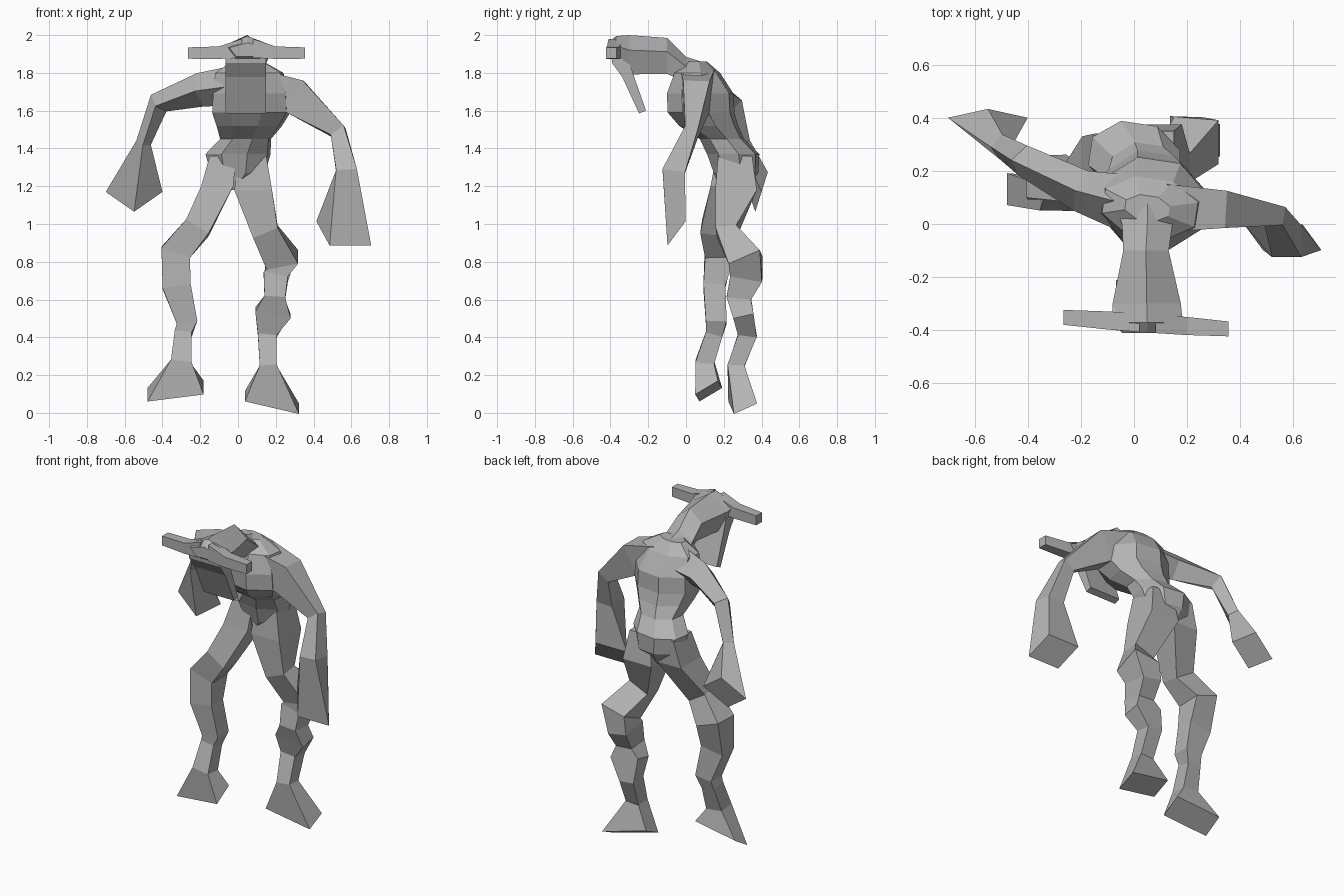
import bpy, bmesh, math
from mathutils import Vector

default_cube = bpy.data.objects.get("Cube")
if default_cube:
    bpy.data.objects.remove(default_cube, do_unlink=True)

# one plain grey clay colour for the whole body
grey = bpy.data.materials.new("clay grey")
grey.use_nodes = True
tone = (0.45, 0.45, 0.45, 1)
grey.diffuse_color = tone
grey.node_tree.nodes["Principled BSDF"].inputs["Base Color"].default_value = tone

X, Y, Z = Vector((1, 0, 0)), Vector((0, 1, 0)), Vector((0, 0, 1))
SQUARE, DIAMOND = True, False


def loft(name, sections, side, sides=4, square=SQUARE, normal=None, turn=0):
    """Skin a chain of rings. A section is x, y, z, half size along the side
    direction, half size across it, and optionally a plane normal and shear."""
    mesh = bmesh.new()
    centres = [Vector(s[:3]) for s in sections]
    last = len(sections) - 1
    rings = []
    for i, section in enumerate(sections):
        axis = normal or centres[min(i + 1, last)] - centres[max(i - 1, 0)]
        if len(section) > 5:
            axis = Vector(section[5])
        axis = axis.normalized()
        along = (side - axis * side.dot(axis)).normalized()
        across = axis.cross(along)
        if len(section) > 6:
            along += across * section[6]
        grow = math.sqrt(2) if square else 1
        start = math.pi / 4 if square else turn
        ring = []
        for k in range(sides):
            angle = start + math.tau * k / sides
            offset = (along * section[3] * math.cos(angle)
                      + across * section[4] * math.sin(angle))
            ring.append(mesh.verts.new(centres[i] + offset * grow))
        rings.append(ring)
    for low, high in zip(rings, rings[1:]):
        for k in range(sides):
            n = (k + 1) % sides
            mesh.faces.new((low[k], low[n], high[n], high[k]))
    mesh.faces.new(rings[0][::-1])
    mesh.faces.new(rings[-1])
    bmesh.ops.recalc_face_normals(mesh, faces=mesh.faces)
    data = bpy.data.meshes.new(name)
    mesh.to_mesh(data)
    mesh.free()
    data.materials.append(grey)
    part = bpy.data.objects.new(name, data)
    bpy.context.collection.objects.link(part)
    return part


def fuse(base, parts):
    """Merge the parts into the base as one closed skin."""
    for part in parts:
        union = base.modifiers.new("join " + part.name, "BOOLEAN")
        union.operation = "UNION"
        union.solver = "EXACT"
        union.object = part
    graph = bpy.context.evaluated_depsgraph_get()
    skin = bpy.data.meshes.new_from_object(base.evaluated_get(graph))
    base.modifiers.clear()
    base.data = skin
    for part in parts:
        bpy.data.objects.remove(part, do_unlink=True)


# pelvis, waist, chest and hunched shoulders
body = loft("body", [
    (-.02, .25, 1.18, .04, .07),
    (0, .265, 1.27, .15, .12),
    (0, .25, 1.37, .18, .14),
    (.04, .19, 1.45, .14, .12),
    (.06, .12, 1.52, .18, .16),
    (.07, .08, 1.59, .215, .18),
    (.07, .075, 1.69, .21, .18),
    (.06, .06, 1.8, .19, .12),
    (.05, .06, 1.86, .09, .05),
], side=Vector((1, -.15, 0)), sides=8, square=DIAMOND, normal=Z, turn=math.pi / 8)

# neck and skull, running forward with a ridge on top
head = loft("head", [
    (.05, .08, 1.78, .13, .08),
    (.05, 0, 1.81, .1, .075),
    (.045, -.1, 1.88, .09, .105),
    (.048, -.3, 1.885, .135, .115),
    (.05, -.37, 1.92, .14, .075),
    (.05, -.41, 1.92, .1, .04),
], side=X, sides=5, square=DIAMOND, normal=Y, turn=-math.pi / 2)

# long flat face hanging from the brow
face_plate = loft("face_plate", [
    (.04, -.37, 1.94, .107, .03, (0, 0, -1)),
    (.04, -.35, 1.87, .107, .045),
    (.04, -.31, 1.79, .107, .03),
    (.04, -.23, 1.593, .107, .02),
], side=X)

# sideways horns, flaring into the brow
horns = []
for name, root, bend, tip in (
        ("left_horn", .08, .2, .355), ("right_horn", .02, -.1, -.265)):
    drift = -.07
    horns.append(loft(name, [
        (root, -.37 + drift * root, 1.93, .035, .05),
        (bend, -.37 + drift * bend, 1.907, .034, .033),
        (tip, -.37 + drift * tip, 1.905, .028, .03),
    ], side=Y, normal=X))

# arms ending in wide club hands
left_arm = loft("left_arm", [
    (.1, .06, 1.73, .09, .09),
    (.3, .055, 1.675, .07, .095),
    (.53, .03, 1.49, .035, .042),
    (.575, -.065, 1.28, .06, .055),
    (.56, -.05, .95, .08, .11, (0, .8, -.6), -.44),
], side=Y)
right_arm = loft("right_arm", [
    (.04, .06, 1.74, .12, .11),
    (-.2, .125, 1.71, .08, .09),
    (-.42, .24, 1.64, .06, .06),
    (-.5, .29, 1.43, .05, .04),
    (-.55, .4, 1.17, .11, .15, (0, .95, -.3)),
], side=Y, square=DIAMOND)

# legs with knobbly knees and flared block feet
left_leg = loft("left_leg", [
    (.08, .26, 1.36, .07, .09, (0, 0, -1)),
    (.08, .265, 1.18, .1, .11, (0, 0, -1)),
    (.145, .215, .96, .07, .055),
    (.235, .315, .81, .085, .09),
    (.2, .32, .72, .065, .085),
    (.195, .28, .61, .055, .065),
    (.185, .3, .53, .095, .055),
    (.155, .325, .41, .05, .05),
    (.16, .265, .25, .045, .045),
    (.18, .3, .055, .148, .067, (-.28, .45, -1)),
], side=X)
right_leg = loft("right_leg", [
    (-.08, .25, 1.36, .07, .09, (0, 0, -1)),
    (-.11, .23, 1.2, .085, .1, (0, 0, -1)),
    (-.215, .14, .98, .07, .06),
    (-.33, .18, .85, .08, .08),
    (-.325, .15, .67, .075, .058),
    (-.27, .16, .48, .055, .055),
    (-.29, .15, .42, .045, .045),
    (-.3, .1, .27, .055, .05),
    (-.33, .12, .115, .15, .07, (.17, .6, -1)),
], side=X)

fuse(body, [head, face_plate, *horns, left_arm, right_arm, left_leg, right_leg])
